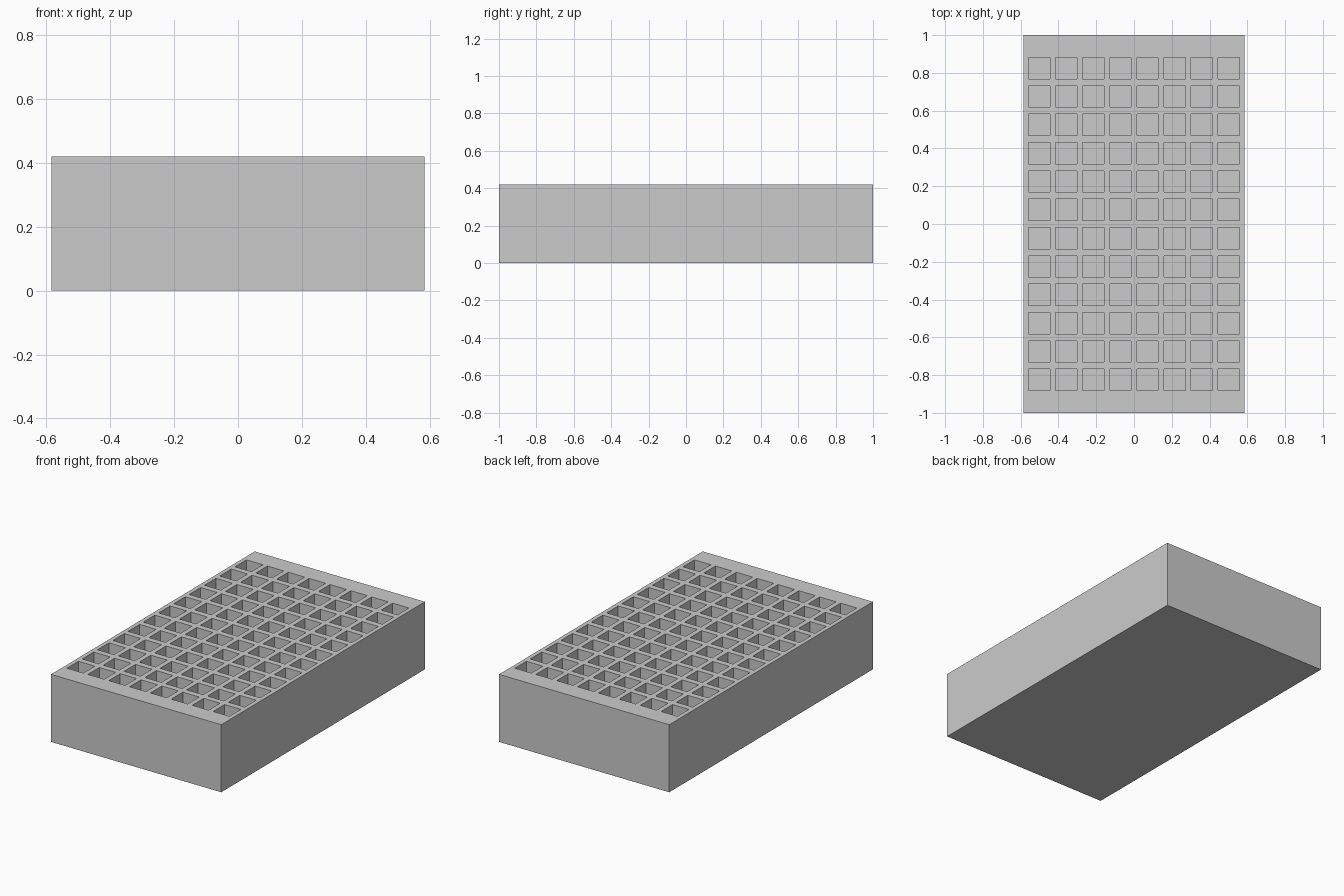
import bpy, bmesh

if "Cube" in bpy.data.objects:
    bpy.data.objects.remove(bpy.data.objects["Cube"])

HX, HY, H = 0.585, 1.0, 0.42          # half width, half length, height
COLS, ROWS = 8, 12
PX, PY, WELL = 0.1435, 0.15, 0.113    # well pitch and size
FLOOR = 0.05                          # height of well floors


def cuts(half, count, pitch):
    """Grid lines across the top: both outer edges plus both sides of each well."""
    lines = [-half]
    for i in range(count):
        c = (i - (count - 1) / 2) * pitch
        lines += [c - WELL / 2, c + WELL / 2]
    return lines + [half]


xs, ys = cuts(HX, COLS, PX), cuts(HY, ROWS, PY)
bm = bmesh.new()

# Top plate as a grid
grid = [[bm.verts.new((x, y, H)) for y in ys] for x in xs]
wells = []
for i in range(len(xs) - 1):
    for j in range(len(ys) - 1):
        f = bm.faces.new((grid[i][j], grid[i + 1][j], grid[i + 1][j + 1], grid[i][j + 1]))
        if i % 2 and j % 2:
            wells.append(f)

# Outer walls and base
rim = [e for e in bm.edges if e.is_boundary]
ext = bmesh.ops.extrude_edge_only(bm, edges=rim)["geom"]
for v in ext:
    if isinstance(v, bmesh.types.BMVert):
        v.co.z = 0
bmesh.ops.contextual_create(bm, geom=[e for e in ext if isinstance(e, bmesh.types.BMEdge) and e.is_boundary])

# Sink the square wells
for f in bmesh.ops.extrude_discrete_faces(bm, faces=wells)["faces"]:
    for v in f.verts:
        v.co.z = FLOOR

bmesh.ops.recalc_face_normals(bm, faces=bm.faces)
bmesh.ops.dissolve_limit(bm, angle_limit=0.01, verts=bm.verts, edges=bm.edges)
mesh = bpy.data.meshes.new("well_block")
bm.to_mesh(mesh)
bm.free()
bpy.context.collection.objects.link(bpy.data.objects.new("well_block", mesh))
